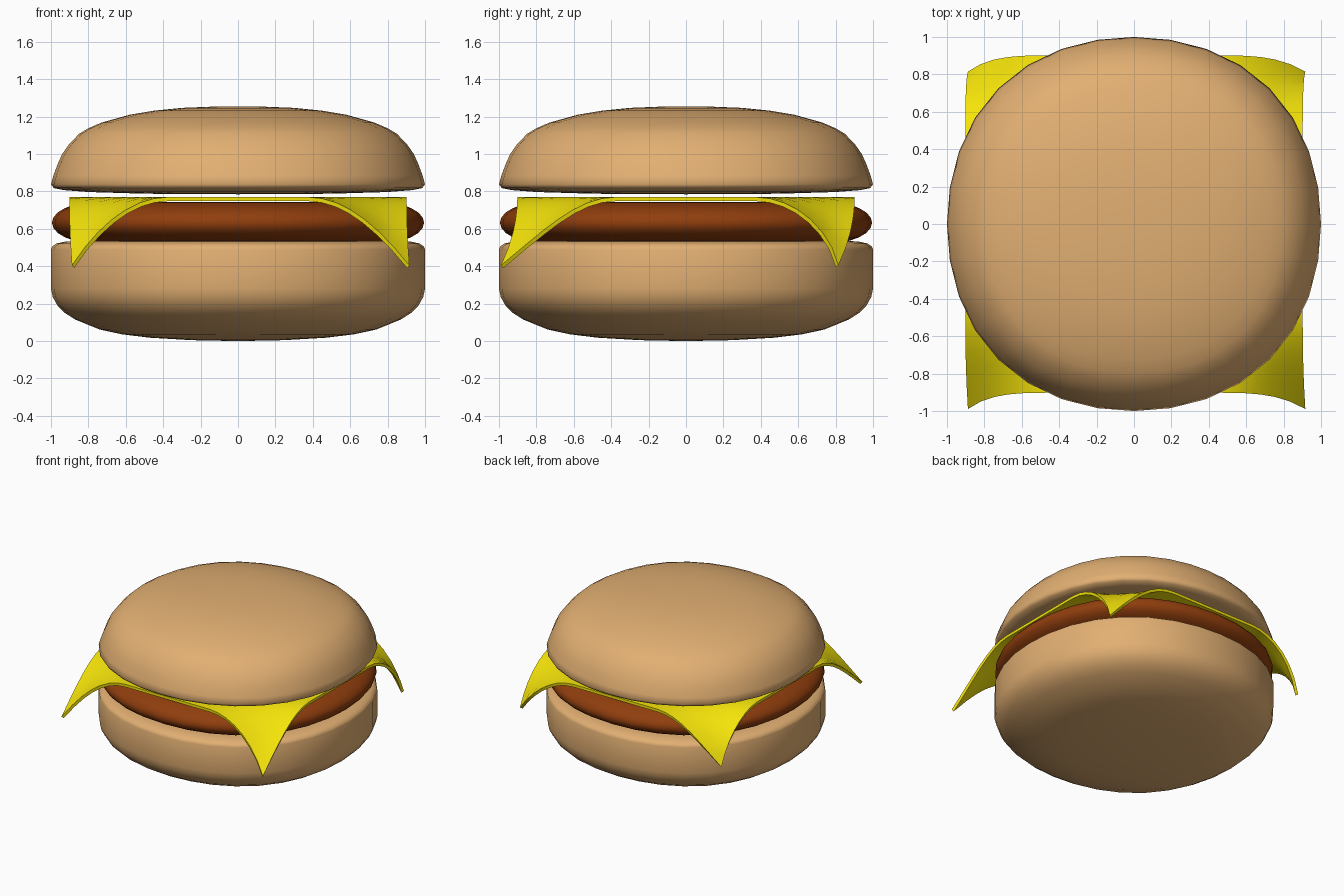
import bpy, bmesh, math
from mathutils import Vector

if "Cube" in bpy.data.objects:
    bpy.data.objects.remove(bpy.data.objects["Cube"])


def material(name, color):
    m = bpy.data.materials.new(name)
    m.diffuse_color = (*color, 1)
    m.use_nodes = True
    m.node_tree.nodes["Principled BSDF"].inputs["Base Color"].default_value = m.diffuse_color
    return m


def finish(name, bm, mat):
    bmesh.ops.recalc_face_normals(bm, faces=bm.faces)
    for f in bm.faces:
        f.smooth = True
    me = bpy.data.meshes.new(name)
    bm.to_mesh(me)
    bm.free()
    me.materials.append(mat)
    ob = bpy.data.objects.new(name, me)
    bpy.context.collection.objects.link(ob)
    return ob


def lathe(name, profile, mat, sides=32):
    """Spin a closed (radius, z) profile, slightly squared on the diagonals."""
    bm = bmesh.new()
    verts = [bm.verts.new((r, 0, z)) for r, z in profile]
    edges = [bm.edges.new(p) for p in zip(verts, verts[1:])]
    bmesh.ops.spin(bm, geom=verts + edges, axis=(0, 0, 1), cent=(0, 0, 0),
                   angle=math.tau, steps=sides, use_merge=True)
    bmesh.ops.remove_doubles(bm, verts=bm.verts, dist=1e-4)
    for v in bm.verts:
        s = 1 + 0.026 * math.sin(2 * math.atan2(v.co.y, v.co.x)) ** 2
        v.co.x *= s
        v.co.y *= s
    return finish(name, bm, mat)


bread = material("bread", (0.76, 0.43, 0.17))
meat = material("meat", (0.28, 0.048, 0.004))
yellow = material("cheese", (0.92, 0.78, 0.003))

# Bottom bun: rounded underside, straight wall, flat top
lathe("bottom_bun", [(0, 0.0), (0.25, 0.005), (0.47, 0.018), (0.62, 0.036), (0.74, 0.062),
                     (0.87, 0.115), (0.925, 0.15), (0.965, 0.19), (0.99, 0.235), (1, 0.28),
                     (1, 0.49), (0.993, 0.507), (0.97, 0.522), (0.92, 0.533), (0.8, 0.537),
                     (0.4, 0.537), (0, 0.537)], bread)

# Patty: flat disc with an elliptical rim
rim = [(0.755 + 0.24 * math.cos(a), 0.633 + 0.111 * math.sin(a))
       for a in (math.radians(-90 + 15 * i) for i in range(13))]
lathe("patty", [(0, 0.522)] + rim + [(0, 0.744)], meat)

# Top bun: domed, with a slightly bulging underside
lathe("top_bun", [(0, 0.785), (0.5, 0.788), (0.8, 0.797), (0.93, 0.807), (0.985, 0.818),
                  (1, 0.838), (0.987, 0.885), (0.965, 0.945), (0.94, 1.0), (0.905, 1.05),
                  (0.85, 1.108), (0.8, 1.138), (0.73, 1.168), (0.58, 1.21), (0.45, 1.232),
                  (0.3, 1.247), (0.15, 1.253), (0, 1.255)], bread)

# Cheese slice: square sheet whose corners droop with a sharp falloff
bm = bmesh.new()
size = 0.902
bmesh.ops.create_grid(bm, x_segments=24, y_segments=24, size=size)
for v in bm.verts:
    u, t = size - abs(v.co.x), size - abs(v.co.y)
    d = math.hypot(u, t) * (1 + 0.36 * u * t / (u * u + t * t + 1e-9))
    w = max(0, 1 - d / 0.53) ** 2
    v.co += Vector((0.014 * w * w, -0.087 * w * w, 0.77 - 0.365 * w))
cheese = finish("cheese_slice", bm, yellow)
if sum(p.normal.z for p in cheese.data.polygons) < 0:
    cheese.data.flip_normals()
thick = cheese.modifiers.new("thickness", 'SOLIDIFY')
thick.thickness = 0.022
thick.offset = -1
bpy.context.view_layer.objects.active = cheese
cheese.select_set(True)
bpy.ops.object.modifier_apply(modifier="thickness")
bpy.ops.object.shade_smooth_by_angle(angle=math.radians(40))
